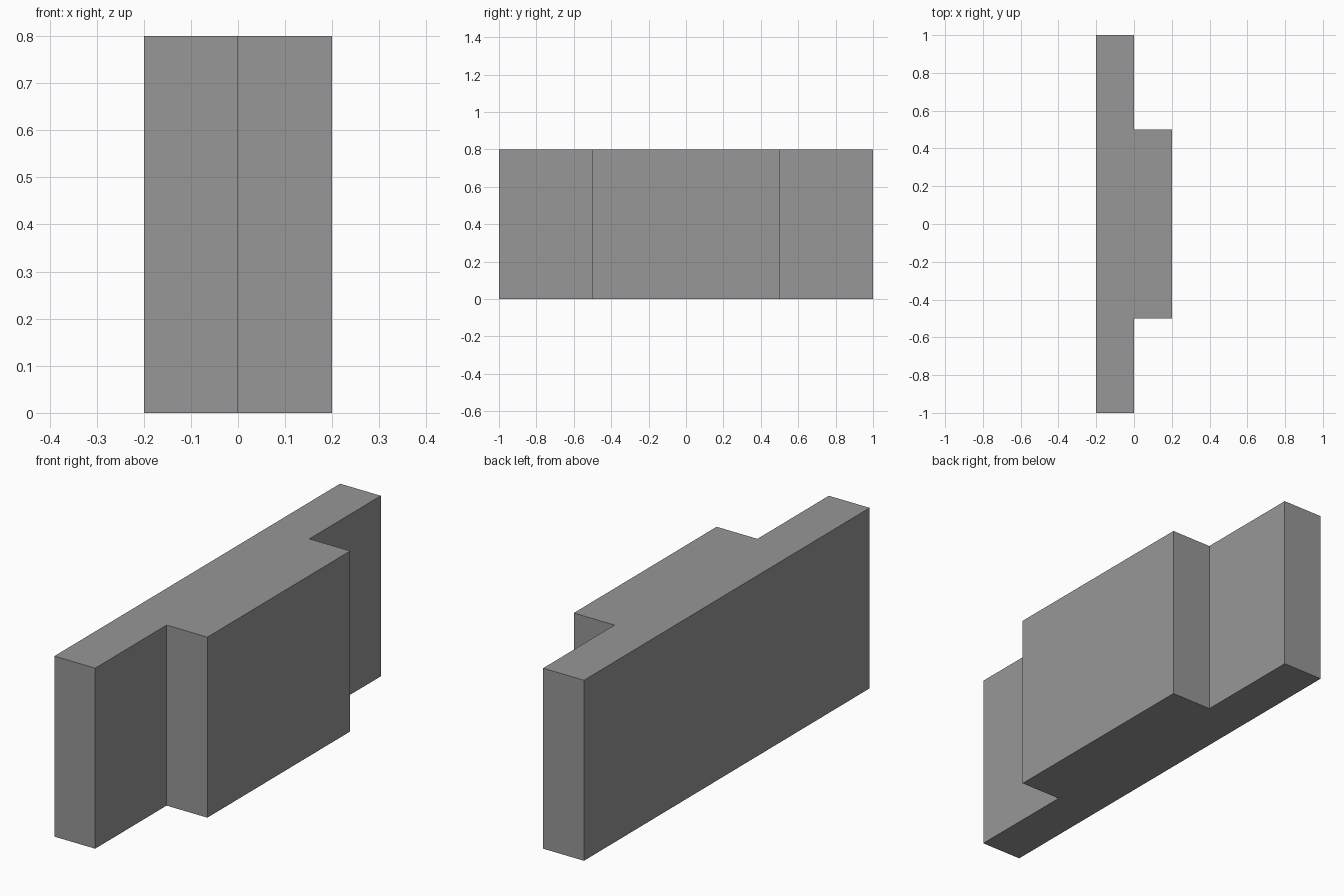
import bpy
import bmesh

cube = bpy.data.objects.get("Cube")
if cube:
    bpy.data.objects.remove(cube, do_unlink=True)

HEIGHT = 0.8

# Plain grey material
grey = bpy.data.materials.new("mid_grey")
grey.use_nodes = True
colour = (0.31, 0.31, 0.31, 1.0)
grey.diffuse_color = colour
grey.node_tree.nodes["Principled BSDF"].inputs["Base Color"].default_value = colour

# Half of the stepped plan outline, mirrored across y
half = [(-0.2, -1.0), (0.0, -1.0), (0.0, -0.5), (0.2, -0.5)]
outline = half + [(x, -y) for x, y in reversed(half)]

# Long wall slab with a shorter thick section on its left side
bm = bmesh.new()
base = bm.faces.new([bm.verts.new((x, y, 0)) for x, y in outline])
top = bmesh.ops.extrude_face_region(bm, geom=[base])["geom"]
bmesh.ops.translate(bm, vec=(0, 0, HEIGHT),
                    verts=[v for v in top if isinstance(v, bmesh.types.BMVert)])
bmesh.ops.recalc_face_normals(bm, faces=bm.faces)

mesh = bpy.data.meshes.new("stepped_wall_block")
bm.to_mesh(mesh)
bm.free()
mesh.materials.append(grey)
block = bpy.data.objects.new("stepped_wall_block", mesh)
bpy.context.collection.objects.link(block)
